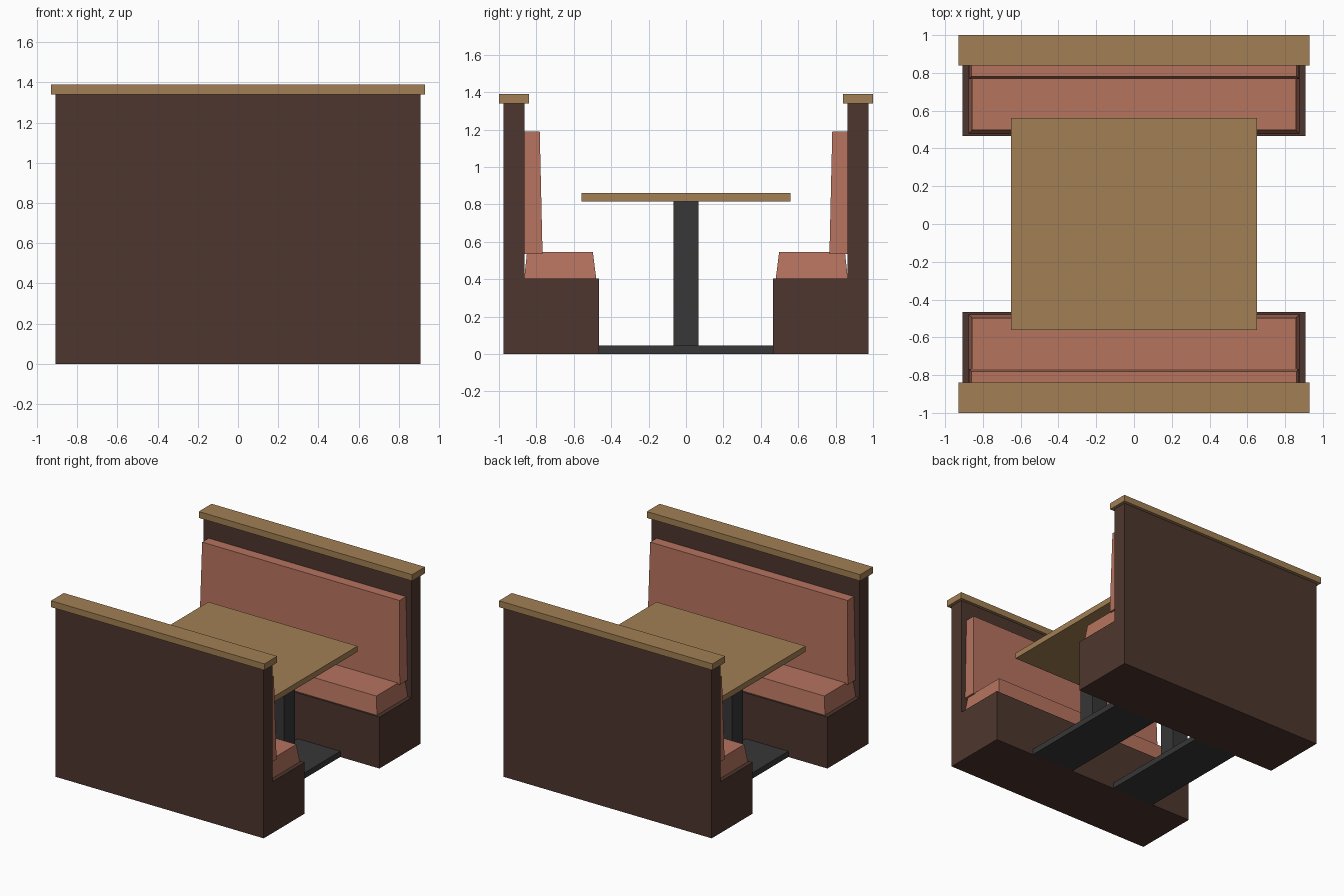
import bpy, bmesh

if "Cube" in bpy.data.objects:
    bpy.data.objects.remove(bpy.data.objects["Cube"])


def material(name, rgb):
    def lin(c):
        c /= 255
        return c / 12.92 if c <= 0.04045 else ((c + 0.055) / 1.055) ** 2.4
    m = bpy.data.materials.new(name)
    m.diffuse_color = (*[lin(c) for c in rgb], 1)
    m.use_nodes = True
    m.node_tree.nodes["Principled BSDF"].inputs["Base Color"].default_value = m.diffuse_color
    return m


DARK = material("dark brown wood", (77, 54, 46))
TAN = material("tan wood", (162, 127, 84))
RED = material("terracotta leather", (182, 115, 95))
METAL = material("charcoal metal", (55, 55, 55))


def block(name, mat, x, y, z, top_x=None, top_y=None):
    """Box from (min, max) ranges; the top may have its own x and y range."""
    bm = bmesh.new()
    rings = []
    for (x0, x1), (y0, y1), h in ((x, y, z[0]), (top_x or x, top_y or y, z[1])):
        rings.append([bm.verts.new(p) for p in
                      ((x0, y0, h), (x1, y0, h), (x1, y1, h), (x0, y1, h))])
    low, high = rings
    bm.faces.new(low[::-1])
    bm.faces.new(high)
    for i in range(4):
        j = (i + 1) % 4
        bm.faces.new((low[i], low[j], high[j], high[i]))
    bmesh.ops.recalc_face_normals(bm, faces=bm.faces)
    mesh = bpy.data.meshes.new(name)
    bm.to_mesh(mesh)
    bm.free()
    mesh.materials.append(mat)
    ob = bpy.data.objects.new(name, mesh)
    bpy.context.collection.objects.link(ob)
    return ob


# Two facing benches, mirrored in y
for side, s in (("front", -1), ("back", 1)):
    def span(a, b):
        return tuple(sorted((s * a, s * b)))
    block(side + "_bench_base", DARK, (-0.907, 0.907), span(0.465, 0.975), (0, 0.405))
    block(side + "_bench_panel", DARK, (-0.907, 0.907), span(0.863, 0.975), (0.405, 1.34))
    block(side + "_bench_cap", TAN, (-0.93, 0.93), span(0.84, 1.0), (1.34, 1.39))
    block(side + "_seat_cushion", RED, (-0.875, 0.875), span(0.48, 0.865), (0.405, 0.545),
          (-0.857, 0.857), span(0.498, 0.85))
    block(side + "_back_cushion", RED, (-0.873, 0.873), span(0.767, 0.87), (0.535, 1.19),
          (-0.86, 0.86), span(0.782, 0.87))

# Table top on two pedestals
block("table_top", TAN, (-0.65, 0.65), (-0.56, 0.56), (0.815, 0.86))
for side, c in (("left", -0.38), ("right", 0.38)):
    block(side + "_table_column", METAL, (c - 0.068, c + 0.068), (-0.068, 0.068), (0.045, 0.815))
    block(side + "_table_foot", METAL, (c - 0.186, c + 0.186), (-0.465, 0.465), (0, 0.045))
